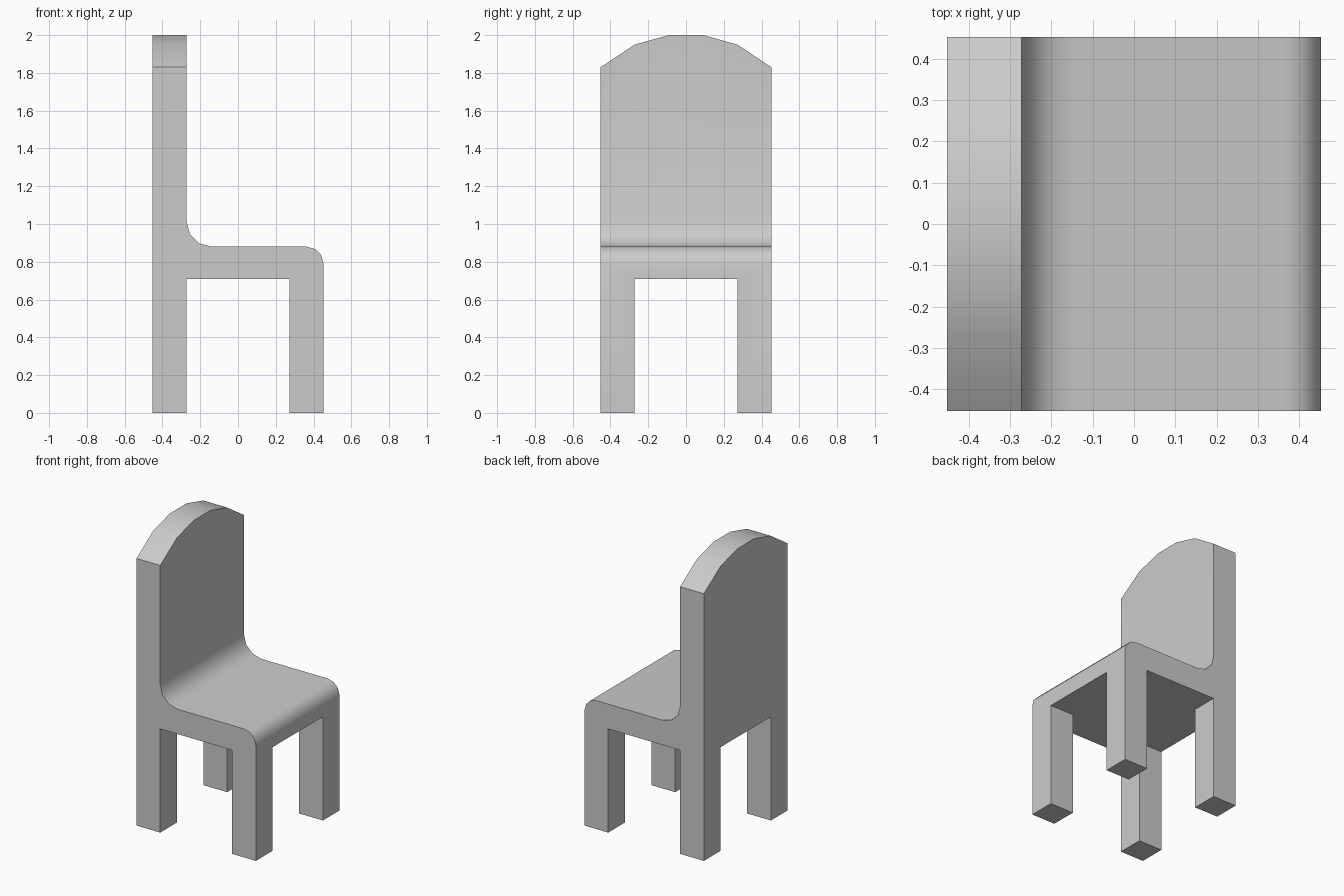
import bpy, bmesh
from math import sin, cos, radians
from mathutils import Vector

if "Cube" in bpy.data.objects:
    bpy.data.objects.remove(bpy.data.objects["Cube"])

H = 0.4525   # half width and depth
T = 0.18     # leg and back thickness
SEAT_TOP, SEAT_BOTTOM = 0.88, 0.71


def prism(name, points, direction):
    """Extrude a closed outline of 3D points along a direction."""
    bm = bmesh.new()
    face = bm.faces.new([bm.verts.new(p) for p in points])
    ext = bmesh.ops.extrude_face_region(bm, geom=[face])
    moved = [g for g in ext["geom"] if isinstance(g, bmesh.types.BMVert)]
    bmesh.ops.translate(bm, verts=moved, vec=Vector(direction))
    if face.is_valid and len(bm.faces) == len(points) + 1:
        bm.faces.new([v for v in face.verts])
    bmesh.ops.recalc_face_normals(bm, faces=bm.faces)
    mesh = bpy.data.meshes.new(name)
    bm.to_mesh(mesh)
    bm.free()
    obj = bpy.data.objects.new(name, mesh)
    bpy.context.collection.objects.link(obj)
    return obj


def arc(cx, cz, r, start, end, steps=3):
    angles = [radians(start + (end - start) * i / steps) for i in range(steps + 1)]
    return [(cx + r * cos(a), cz + r * sin(a)) for a in angles]


def box(name, x, y, z0, z1):
    outline = [(-x, -y, z0), (x, -y, z0), (x, y, z0), (-x, y, z0)]
    return prism(name, outline, (0, 0, z1 - z0))


def cut(obj, cutter, operation):
    cutter.hide_render = True
    mod = obj.modifiers.new(cutter.name, "BOOLEAN")
    mod.object, mod.operation, mod.solver = cutter, operation, "EXACT"
    bpy.context.view_layer.objects.active = obj
    bpy.ops.object.modifier_apply(modifier=mod.name)
    bpy.data.objects.remove(cutter)


# Chair body: side profile with rounded front edge and curved seat-back joint
inner, rf, rb = -H + T, 0.09, 0.133
profile = [(-H, 0), (H, 0)]
profile += arc(H - rf, SEAT_TOP - rf, rf, 0, 90)
profile += arc(inner + rb, SEAT_TOP + rb, rb, 270, 180)
profile += [(inner, 2.1), (-H, 2.1)]
chair = prism("chair", [(x, -H, z) for x, z in profile], (0, 2 * H, 0))

# Arched top of the back
half = [(H, 1.83), (0.6 * H, 1.95), (0.2 * H, 2.0)]
arch = [(-H - 0.1, -0.1), (H + 0.1, -0.1), (H + 0.1, 1.83 - 0.1 * 0.12 / (0.4 * H))]
arch += half + [(-y, z) for y, z in reversed(half)]
arch += [(-H - 0.1, 1.83 - 0.1 * 0.12 / (0.4 * H))]
cut(chair, prism("arch_cutter", [(-1, y, z) for y, z in arch], (2, 0, 0)), "INTERSECT")

# Openings between the legs, both ways
g = H - T
cut(chair, box("side_gap_cutter", g, 1, -0.2, SEAT_BOTTOM), "DIFFERENCE")
cut(chair, box("front_gap_cutter", 1, g, -0.2, SEAT_BOTTOM), "DIFFERENCE")

# Smooth the curves, keep the edges sharp
bpy.ops.object.select_all(action="DESELECT")
chair.select_set(True)
bpy.context.view_layer.objects.active = chair
bpy.ops.object.shade_smooth_by_angle(angle=radians(35))
